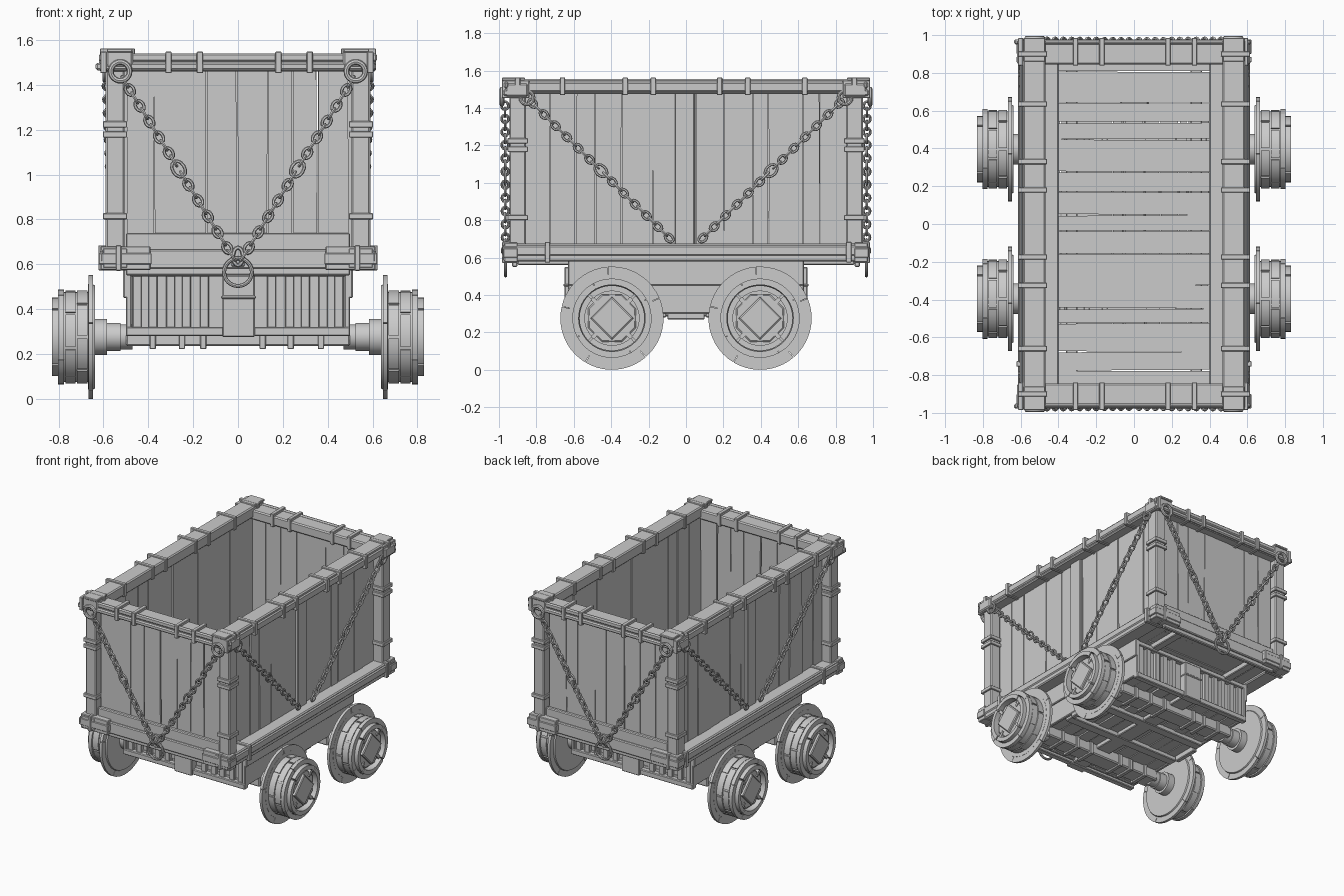
import bpy, bmesh, random
from math import sin, cos, pi, radians
from mathutils import Vector, Matrix

if "Cube" in bpy.data.objects:
    bpy.data.objects.remove(bpy.data.objects["Cube"])
random.seed(4)
S = (-1, 1)


def finish(name, bm, bevel=0.0, smooth=False):
    bmesh.ops.recalc_face_normals(bm, faces=bm.faces)
    me = bpy.data.meshes.new(name)
    bm.to_mesh(me)
    bm.free()
    ob = bpy.data.objects.new(name, me)
    bpy.context.collection.objects.link(ob)
    if smooth:
        me.shade_smooth()
        me.set_sharp_from_angle(angle=radians(35))
    if bevel:
        m = ob.modifiers.new("bevel", "BEVEL")
        m.width, m.segments = bevel, 1
    return ob


def hexa(bm, pts):
    v = [bm.verts.new(p) for p in pts]
    for f in ((0, 1, 2, 3), (7, 6, 5, 4), (0, 4, 5, 1), (1, 5, 6, 2), (2, 6, 7, 3), (3, 7, 4, 0)):
        bm.faces.new([v[i] for i in f])


def box(bm, x0, x1, y0, y1, z0, z1):
    hexa(bm, [(x, y, z) for z in (z0, z1) for x, y in ((x0, y0), (x1, y0), (x1, y1), (x0, y1))])


def boxes(name, items, sx=(1,), sy=(1,), bevel=0.005):
    bm = bmesh.new()
    for a in sx:
        for b in sy:
            for x0, x1, y0, y1, z0, z1 in items:
                box(bm, a * x0, a * x1, b * y0, b * y1, z0, z1)
    return finish(name, bm, bevel)


def planks(name, u0, u1, n, v0, v1, d0, d1, place, gap=0.004):
    """Row of uneven boards along u; place maps (u, v, depth) to xyz."""
    bm = bmesh.new()
    w = (u1 - u0) / n
    cuts = [u0 + i * w + (random.uniform(-.25, .25) * w if 0 < i < n else 0) for i in range(n + 1)]
    for a, b in zip(cuts, cuts[1:]):
        g = [random.choice((.0005, .001, gap)) for _ in range(4)]
        j = random.uniform(-.004, .004)
        uv = ((a + g[0], v0), (b - g[1], v0), (b - g[2], v1), (a + g[3], v1))
        hexa(bm, [place(u, v, d + j) for d in (d0, d1) for u, v in uv])
    return finish(name, bm)


def ring(bm, c, u, v, ru, rv, r, n=14, m=6):
    u, v = u.normalized(), v.normalized()
    w = u.cross(v)
    rows = []
    for i in range(n):
        a = 2 * pi * i / n
        out = (u * cos(a) / ru + v * sin(a) / rv).normalized()
        out = (u * cos(a) * rv + v * sin(a) * ru).normalized()
        p = c + u * ru * cos(a) + v * rv * sin(a)
        rows.append([bm.verts.new(p + out * r * cos(t) + w * r * sin(t))
                     for t in [2 * pi * k / m for k in range(m)]])
    for i in range(n):
        for k in range(m):
            p, q = rows[i], rows[(i + 1) % n]
            bm.faces.new((p[k], q[k], q[(k + 1) % m], p[(k + 1) % m]))


def chain(bm, a, b, normal, pitch=0.042):
    a, b, normal = Vector(a), Vector(b), Vector(normal)
    d = b - a
    n = round(d.length / pitch)
    side = d.cross(normal)
    for i in range(n):
        big = 1.5 if i == n // 2 else 1
        ring(bm, a + d * (i + .5) / n, d, side if i % 2 == n // 2 % 2 else side.cross(d),
             .026 * big, .018 * big, .0075, 12)


# Walls and floor of uneven boards
for s, side in zip(S, ("left", "right")):
    planks(side + "_wall", -.865, .865, 13, .6, 1.5, .485, .515, lambda u, v, d: (s * d, u, v), .006)
for s, side in zip(S, ("front", "back")):
    planks(side + "_wall", -.495, .495, 8, .58, 1.48, .868, .9, lambda u, v, d: (u, s * d, v), .005)
planks("floor", -.9, .9, 15, -.4, .4, .6, .63, lambda u, v, d: (v, u, d), .005)
boxes("floor_edge_boards", [(.4, .5, -.88, .88, .6, .635)], S)
boxes("side_centre_board", [(.51, .535, -.06, .045, .62, 1.49)], S)

# Top rails with straps
boxes("side_top_rail", [(.468, .588, -.98, .975, 1.475, 1.555), (.585, .603, -.97, .965, 1.485, 1.54)], S, bevel=.008)
boxes("end_top_rail", [(-.62, .615, .845, .965, 1.46, 1.53), (-.635, .615, .95, .978, 1.465, 1.498),
                       (-.62, .62, .95, .972, 1.503, 1.54)], (1,), S, .008)
boxes("side_rail_straps", [(.46, .615, y - .014, y + .014, 1.468, 1.563)
                           for y in (-.9, -.66, -.325, -.175, .18, .33, .635, .9)], S, bevel=.003)
boxes("end_rail_straps", [(x - .014, x + .014, .838, .985, 1.452, 1.548)
                          for x in (-.6, -.31, -.17, .18, .32, .59)], (1,), S, .003)
boxes("rail_corner_plates", [(.47, .585, .86, .985, 1.545, 1.562)], S, S, .004)

# Corner posts with straps
boxes("corner_posts", [(.505, .59, .855, .945, .66, 1.48)], S, S, .008)
boxes("post_straps", [(.495, .602, .845, .955, z, z + .028) for z in (.80, 1.165, 1.21)], S, S, .003)

# Lower sills, end beams and corner plates
boxes("side_sills", [(.49, .605, -.975, .97, .58, .675), (.6, .615, -.98, .975, .61, .665)], S, bevel=.008)
boxes("sill_straps", [(.48, .623, y - .014, y + .014, .573, .684) for y in (-.74, .87)], S, bevel=.003)
boxes("end_sills", [(-.5, .5, .9, .93, .55, .74), (-.5, .5, .86, .945, .58, .665)], (1,), S, .006)
boxes("sill_corner_plates", [(.39, .612, .9, .972, .575, .68), (.385, .622, .9, .978, .6, .65),
                             (.52, .545, .9, .983, .57, .685)], S, S, .004)
boxes("ring_brackets", [(-.03, .03, .92, .95, .59, .67)], (1,), S, .004)

# Undercarriage box: side plates, slatted ends, slatted bottom
boxes("under_side_plates", [(.475, .5, -.63, .63, .3, .585), (.49, .512, -.63, .63, .45, .585),
                            (.46, .495, -.1, .1, .27, .33)], S)
boxes("under_end_panels", [(-.48, .48, .575, .595, .3, .6), (-.5, .5, .59, .635, .28, .32),
                           (-.5, .5, .59, .63, .545, .58), (-.07, .075, .59, .65, .275, .55),
                           (-.075, .08, .6, .656, .445, .46)], (1,), S)
boxes("under_end_slats", [(x, x + .04, .59, .618, .3, .56) for x in
                          (-.47, -.4, -.32, -.25, -.17, .13, .21, .28, .36, .43)], (1,), S, .003)
planks("under_bottom_slats", -.48, .48, 11, -.6, .6, .31, .335, lambda u, v, d: (u, v, d), .008)
boxes("under_cross_bars", [(-.48, .48, y - .035, y + .035, .28, .32) for y in (-.14, .14)])
boxes("under_centre_bar", [(-.06, .06, -.6, .6, .285, .32)])
boxes("axle_beams", [(-.5, .5, .335, .465, .235, .33)], (1,), S, .008)
boxes("axle_beam_straps", [(x - .014, x + .014, .325, .475, .222, .34)
                           for x in (-.38, -.25, -.155, .11, .235, .37)], (1,), S, .003)
boxes("floor_bearers", [(.3, .36, -.9, .9, .56, .602)], S)


# Wheels: lathed drum, split flange, split tread blocks, bolted hub
def wheel(name, s, yc, zc=.276):
    bm = bmesh.new()

    def pt(x, r, a):
        return (s * x, yc + r * cos(a), zc + r * sin(a))

    def lathe(prof, n, off=0):
        rows = [[bm.verts.new(pt(x, r, 2 * pi * i / n + off)) for i in range(n)] for x, r in prof]
        for p, q in zip(rows, rows[1:]):
            for i in range(n):
                bm.faces.new((p[i], p[(i + 1) % n], q[(i + 1) % n], q[i]))
        bm.faces.new(rows[0])
        bm.faces.new(rows[-1])

    def arcs(x0, x1, r0, r1, count, gap, off=0.0, n=6):
        for k in range(count):
            a0, a1 = 2 * pi * k / count + off + gap, 2 * pi * (k + 1) / count + off - gap
            rows = [[bm.verts.new(pt(x, r, a0 + (a1 - a0) * i / n))
                     for x, r in ((x0, r0), (x0, r1), (x1, r1), (x1, r0))] for i in range(n + 1)]
            for p, q in zip(rows, rows[1:]):
                for i in range(4):
                    bm.faces.new((p[i], p[(i + 1) % 4], q[(i + 1) % 4], q[i]))
            bm.faces.new(rows[0])
            bm.faces.new(rows[-1])

    lathe([(.47, .055), (.525, .055), (.525, .062), (.585, .062), (.585, .08), (.638, .08), (.638, .23),
           (.648, .235), (.668, .235), (.668, .2), (.8, .2), (.8, .18), (.782, .175), (.782, .001)], 40)
    arcs(.647, .667, .2, .276, 5, .006, .4, 10)
    arcs(.672, .718, .19, .208, 8, .03)
    arcs(.724, .77, .19, .208, 8, .03, .25)
    arcs(.776, .803, .178, .212, 4, .008, .5, 10)
    arcs(.78, .83, .145, .175, 4, .03, pi / 4, 10)
    lathe([(.775, .138), (.8, .138), (.806, .13), (.806, .001)], 8, pi / 8)
    lathe([(.8, .115), (.82, .115), (.825, .105), (.825, .001)], 4)
    arcs(.78, .812, .1, .15, 4, .7, 0, 2)
    finish(name, bm, smooth=True)


for sx, a in zip(S, ("left", "right")):
    for sy, b in zip(S, ("front", "back")):
        wheel(f"{b}_{a}_wheel", sx, sy * .396)

# Chains: V on each end, V on each side, with rings
X, Y, Z = Vector((1, 0, 0)), Vector((0, 1, 0)), Vector((0, 0, 1))
for s, end in zip(S, ("front", "back")):
    bm = bmesh.new()
    for k in S:
        ring(bm, Vector((k * .525, s * .984, 1.46)), X, Z, .042, .042, .0125, 18, 8)
        chain(bm, (k * .515, s * .968, 1.43), (k * .015, s * .965, .62), Y)
    ring(bm, Vector((0, s * .965, .565)), X, Z, .062, .062, .009, 24, 8)
    ring(bm, Vector((0, s * .965, .635)), Z, X, .04, .022, .009)
    finish(end + "_chain", bm, smooth=True)
for s, side in zip(S, ("left", "right")):
    bm = bmesh.new()
    for k in S:
        ring(bm, Vector((s * .595, k * .85, 1.455)), Y, Z, .035, .035, .01, 18, 8)
        chain(bm, (s * .585, k * .835, 1.44), (s * .555, k * .075, .69), X)
    finish(side + "_chain", bm, smooth=True)
